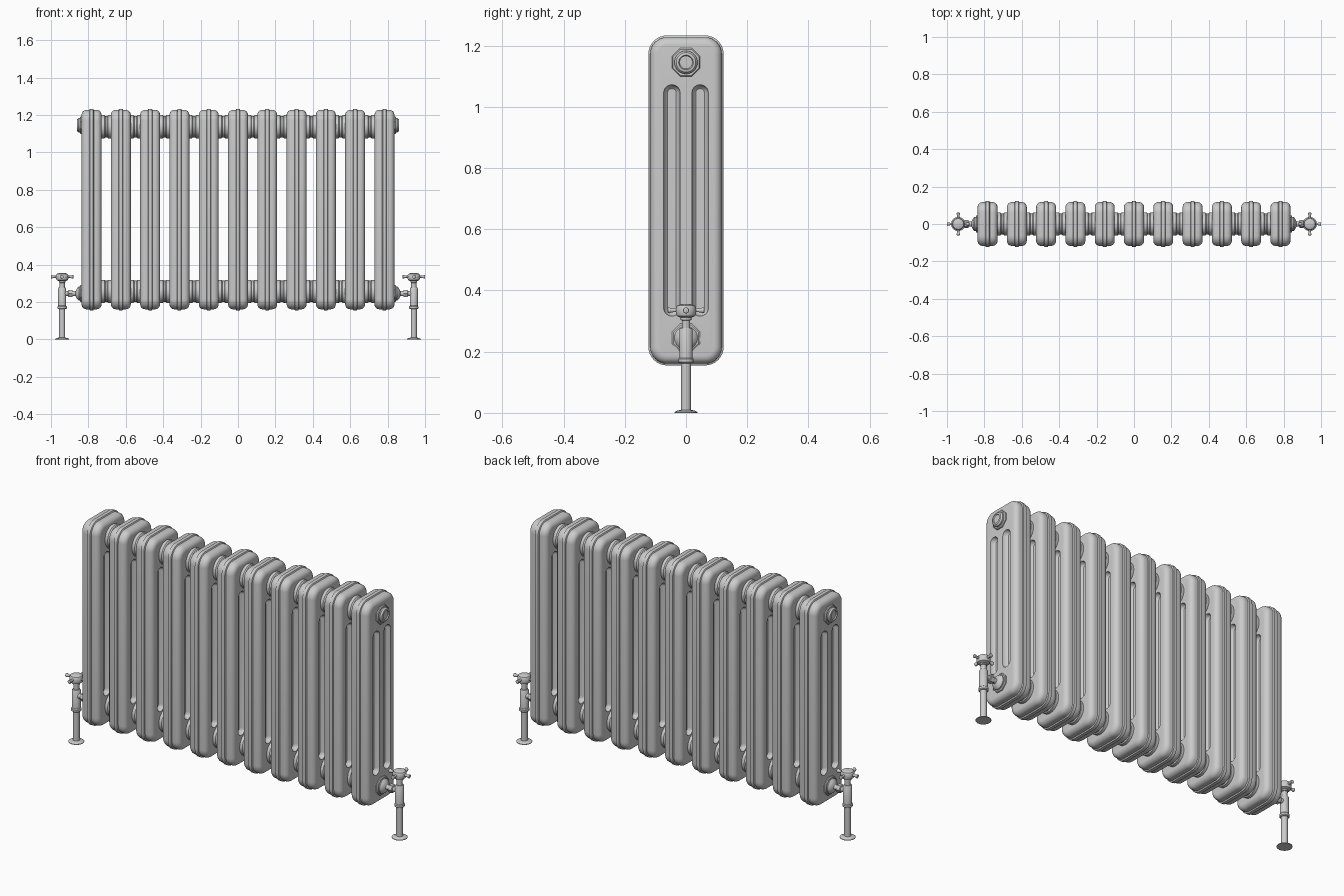
import bpy, bmesh, math
from mathutils import Matrix, Vector

if "Cube" in bpy.data.objects:
    bpy.data.objects.remove(bpy.data.objects["Cube"])

N, STEP = 11, 0.1566
MID_Z = 0.694


def finish(bm, name, angle=35):
    bmesh.ops.recalc_face_normals(bm, faces=bm.faces)
    me = bpy.data.meshes.new(name)
    bm.to_mesh(me)
    bm.free()
    ob = bpy.data.objects.new(name, me)
    bpy.context.collection.objects.link(ob)
    smooth(ob, angle)
    return ob


def smooth(ob, angle=35):
    bpy.ops.object.select_all(action='DESELECT')
    ob.select_set(True)
    bpy.context.view_layer.objects.active = ob
    bpy.ops.object.shade_smooth_by_angle(angle=math.radians(angle))


def skin(bm, rings):
    for a, b in zip(rings, rings[1:]):
        for i in range(len(a)):
            j = (i + 1) % len(a)
            bm.faces.new((a[i], a[j], b[j], b[i]))
    bm.faces.new(rings[0])
    bm.faces.new(rings[-1])


def loft(bm, profile, cy, cz, hy, hz, rad, steps=8):
    """Rounded rectangles in the yz plane, one per (x, inset)."""
    rings = []
    for x, t in profile:
        r, ring = max(rad - t, 0.004), []
        for k, (sy, sz) in enumerate(((1, 1), (-1, 1), (-1, -1), (1, -1))):
            for i in range(steps + 1):
                a = math.pi / 2 * (k + i / steps)
                ring.append(bm.verts.new((x, cy + sy * (hy - t - r) + r * math.cos(a),
                                          cz + sz * (hz - t - r) + r * math.sin(a))))
        rings.append(ring)
    skin(bm, rings)


def turn(bm, profile, origin, axis, segs=24):
    """Lathe (radius, distance) pairs along an axis."""
    rot = Vector((0, 0, 1)).rotation_difference(Vector(axis)).to_matrix().to_4x4()
    m = Matrix.Translation(origin) @ rot
    off = math.pi / segs
    skin(bm, [[bm.verts.new(m @ Vector((r * math.cos(off + math.tau * i / segs),
                                        r * math.sin(off + math.tau * i / segs), h)))
               for i in range(segs)] for r, h in profile])


def turned(name, parts, mirror=True):
    bm = bmesh.new()
    for p in parts:
        turn(bm, *p)
    ob = finish(bm, name)
    if mirror:
        ob.modifiers.new("mirror", 'MIRROR')
    return ob


def array(ob, count):
    mod = ob.modifiers.new("array", 'ARRAY')
    mod.count = count
    mod.use_relative_offset = False
    mod.use_constant_offset = True
    mod.constant_offset_displace = (STEP, 0, 0)


# one radiator section: rounded slab with a raised seam around its rim
R, HX = 0.026, 0.053
half = [(HX - R + R * math.sin(a), R * (1 - math.cos(a)))
        for a in [math.pi / 2 * i / 6 for i in range(6, -1, -1)]]
half += [(0.012, 0), (0.009, -0.006)]
profile = half + [(-x, t) for x, t in reversed(half)]
bm = bmesh.new()
loft(bm, profile, 0, MID_Z, 0.117, 0.533, 0.055)
section = finish(bm, "radiator_sections")

# long recessed flutes on both faces of the section
bm = bmesh.new()
for s in (-1, 1):
    for y in (-0.046, 0.046):
        cut = [(s * 0.07, 0), (s * HX, 0), (s * 0.044, 0.002),
               (s * 0.035, 0.006), (s * 0.029, 0.013)]
        loft(bm, cut, y, MID_Z, 0.027, 0.378, 0.0265, 6)
cutter = finish(bm, "flute_cutter")
cutter.hide_render = True
bpy.context.view_layer.objects.active = section
mod = section.modifiers.new("flutes", 'BOOLEAN')
mod.operation, mod.object, mod.solver = 'DIFFERENCE', cutter, 'EXACT'
bpy.ops.object.modifier_apply(modifier=mod.name)
bpy.data.objects.remove(cutter)
smooth(section)
section.location.x = -STEP * (N - 1) / 2
array(section, N)

# connecting hubs between neighbouring sections, top and bottom
hub = [(0.062, 0), (0.062, 0.020), (0.057, 0.025), (0.057, 0.035),
       (0.062, 0.040), (0.062, 0.060)]
x0 = -STEP * (N - 1) / 2 + STEP / 2
for name, z in (("top_hubs", 1.137), ("bottom_hubs", 0.257)):
    ob = turned(name, [(hub, (-0.03, 0, z), (1, 0, 0), 32)], False)
    ob.location.x = x0
    array(ob, N - 1)

# blanking plugs on the upper ends
turned("end_plugs", [
    ([(0.05, 0), (0.05, 0.012), (0.046, 0.016)], (0.83, 0, 1.145), (1, 0, 0), 8),
    ([(0.038, 0), (0.038, 0.022), (0.032, 0.03), (0.024, 0.032),
      (0.021, 0.027)], (0.83, 0, 1.145), (1, 0, 0), 24)])

# valve tails joining the radiator to the valves
turned("valve_tails", [
    ([(0.05, 0), (0.05, 0.011), (0.045, 0.015)], (0.83, 0, 0.245), (1, 0, 0), 8),
    ([(0.038, 0), (0.038, 0.02), (0.03, 0.03), (0.022, 0.034), (0.014, 0.038),
      (0.014, 0.11)], (0.83, 0, 0.245), (1, 0, 0), 24),
    ([(0.022, 0), (0.022, 0.02), (0.018, 0.023)], (0.885, 0, 0.245), (1, 0, 0), 6)])

# supply pipes with floor collars
VX = 0.94
up = (0, 0, 1)
turned("supply_pipes", [([(0.038, 0), (0.038, 0.003), (0.030, 0.007), (0.0165, 0.010),
                          (0.0165, 0.175)], (VX, 0, 0), up)])

# valve bodies with spindle
turned("valve_bodies", [
    ([(0.020, 0.162), (0.025, 0.166), (0.025, 0.176), (0.0215, 0.18), (0.0215, 0.272),
      (0.018, 0.277), (0.014, 0.278), (0.014, 0.302), (0.018, 0.304), (0.018, 0.315)],
     (VX, 0, 0), up)])

# cross handles
arm = [(0.007, 0.02), (0.006, 0.040), (0.008, 0.050), (0.010, 0.055),
       (0.009, 0.059), (0.005, 0.0605)]
turned("valve_handles",
       [([(0.018, 0.311), (0.030, 0.317), (0.033, 0.325), (0.033, 0.343), (0.029, 0.350),
          (0.020, 0.354), (0.008, 0.356)], (VX, 0, 0), up)] +
       [(arm, (VX, 0, 0.335), d, 12) for d in
        ((1, 0, 0), (-1, 0, 0), (0, 1, 0), (0, -1, 0))])
